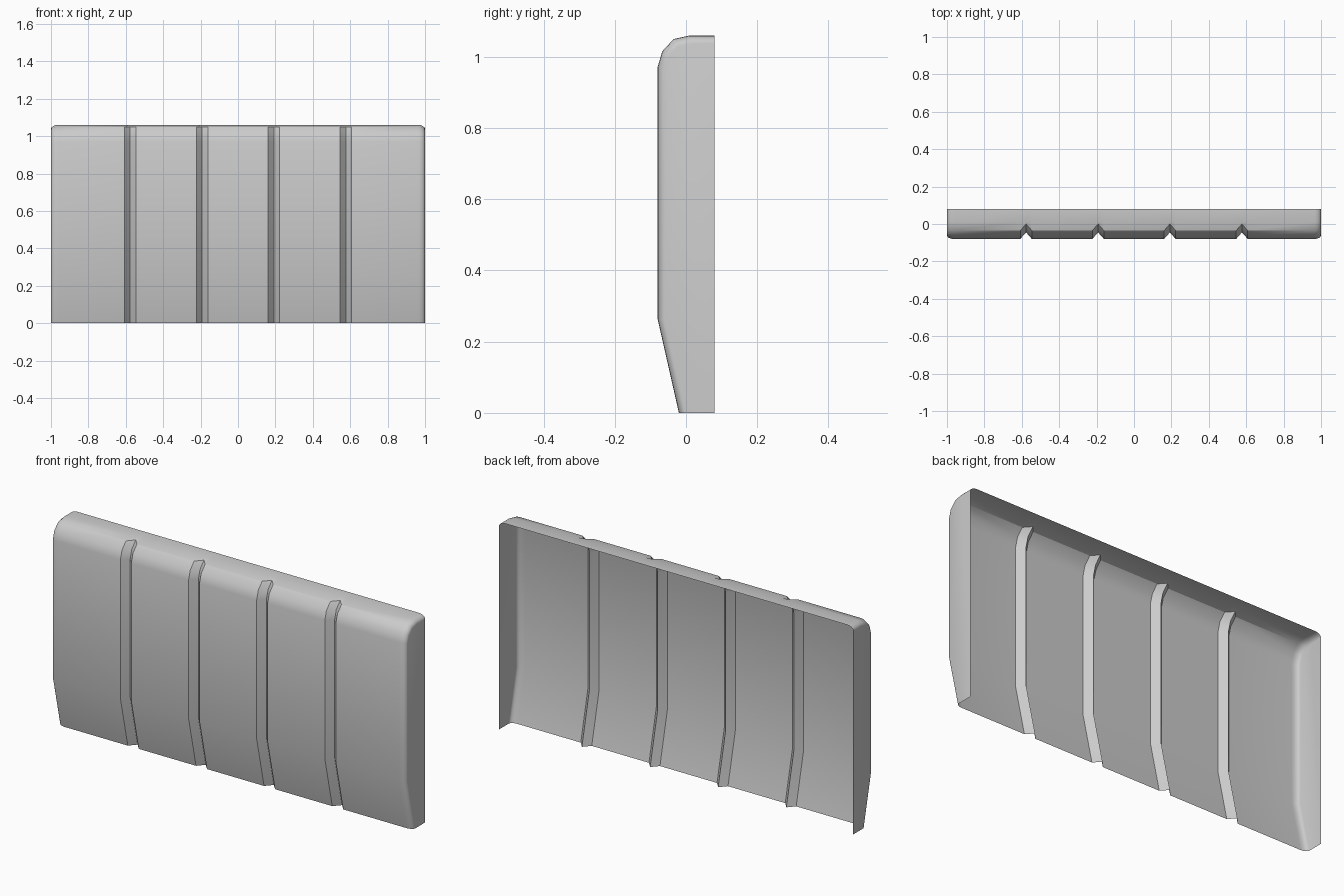
import bpy, bmesh, math

if "Cube" in bpy.data.objects:
    bpy.data.objects.remove(bpy.data.objects["Cube"])

# Side profile (y, z) of the front shell, from bottom lip to back top edge
outer = [(-0.02, 0), (-0.08, 0.265), (-0.08, 0.97), (-0.067, 1.015),
         (-0.035, 1.05), (0.01, 1.06), (0.08, 1.06)]
# Same profile pulled in where the shell meets the end walls
inner = [(0.0, 0), (-0.06, 0.262), (-0.06, 0.965), (-0.05, 1.002),
         (-0.022, 1.03), (0.015, 1.038), (0.08, 1.038)]
GROOVES = [-0.577, -0.192, 0.192, 0.577]
HALF, DEPTH, ROUND, STEPS = 0.031, 0.035, 0.035, 4


def rounded(sign, a):
    """Column on the rounded end corner, a = 0 at the front, 90 degrees at the wall."""
    t = 1 - math.cos(a)
    x = sign * (1 - ROUND + ROUND * math.sin(a))
    return [(x, p[0] + (q[0] - p[0]) * t, p[1] + (q[1] - p[1]) * t)
            for p, q in zip(outer, inner)]


def straight(x, push=0.0):
    """Column on the panel; push moves it back to form a groove bottom."""
    return [(x, y + (push if i < 5 else 0), z) for i, (y, z) in enumerate(outer)]


# Columns from left to right: corner, panels with V grooves, corner
angles = [math.pi / 2 * i / STEPS for i in range(STEPS + 1)]
columns = [rounded(-1, a) for a in reversed(angles)]
for g in GROOVES:
    columns += [straight(g - HALF), straight(g, DEPTH), straight(g + HALF)]
columns += [rounded(1, a) for a in angles]

bm = bmesh.new()
grid = [[bm.verts.new(p) for p in col] for col in columns]
for a, b in zip(grid, grid[1:]):
    for i in range(len(outer) - 1):
        bm.faces.new((a[i], b[i], b[i + 1], a[i + 1]))

# Flat end walls (back and bottom stay open)
for col, x in ((grid[0], -1), (grid[-1], 1)):
    bm.faces.new(col + [bm.verts.new((x, 0.08, 0))])
bmesh.ops.recalc_face_normals(bm, faces=bm.faces)
bm.faces.ensure_lookup_table()
mid = max(bm.faces, key=lambda f: abs(f.normal.y) * f.calc_area())
if mid.normal.y > 0:
    bmesh.ops.reverse_faces(bm, faces=bm.faces)

mesh = bpy.data.meshes.new("grooved_panel")
bm.to_mesh(mesh)
bm.free()
panel = bpy.data.objects.new("grooved_panel", mesh)
bpy.context.collection.objects.link(panel)
bpy.context.view_layer.objects.active = panel
panel.select_set(True)
bpy.ops.object.shade_smooth_by_angle(angle=math.radians(35))
